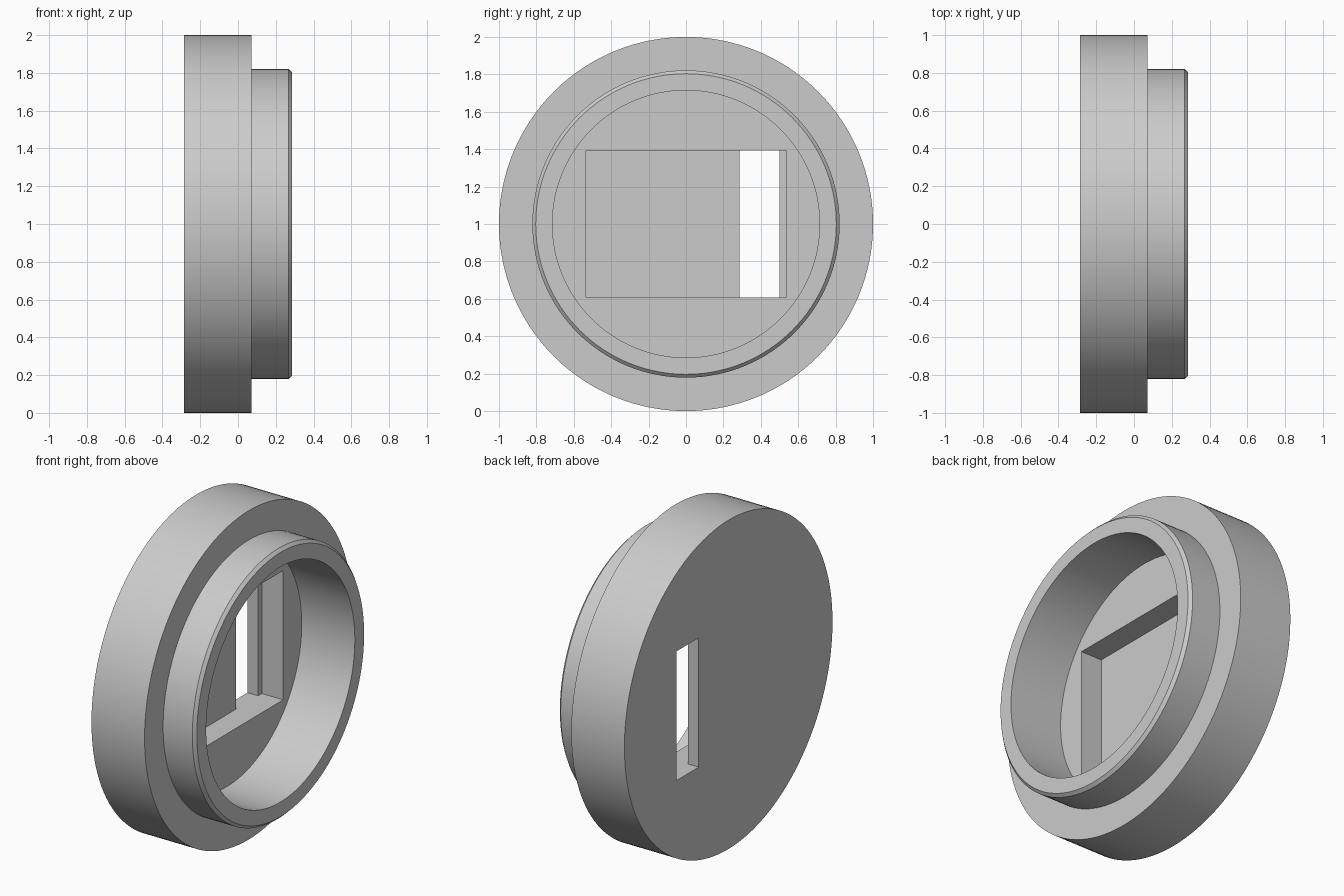
import bpy
import bmesh
from math import tau, radians
from mathutils import Matrix, Vector

cube = bpy.data.objects.get("Cube")
if cube:
    bpy.data.objects.remove(cube, do_unlink=True)

U = 1 / 14            # design unit: the flange has a radius of 14
BACK = -4             # rear face along x
SEGMENTS = 128

grey = bpy.data.materials.new("plain grey")
grey.use_nodes = True
GREY = (0.6, 0.6, 0.6, 1)
grey.diffuse_color = GREY
grey.node_tree.nodes["Principled BSDF"].inputs["Base Color"].default_value = GREY


def finish(name, bm):
    mesh = bpy.data.meshes.new(name)
    bmesh.ops.recalc_face_normals(bm, faces=bm.faces)
    bm.to_mesh(mesh)
    bm.free()
    mesh.materials.append(grey)
    obj = bpy.data.objects.new(name, mesh)
    bpy.context.collection.objects.link(obj)
    return obj


def lathe(name, profile):
    """Revolve (depth from back, radius) points around the x axis; cap both ends."""
    bm = bmesh.new()
    rings = []
    for depth, radius in profile:
        ring = []
        for i in range(SEGMENTS):
            arm = Matrix.Rotation(tau * i / SEGMENTS, 3, "X") @ Vector((0, 0, radius))
            ring.append(bm.verts.new(((BACK + depth) * U, arm.y * U, 1 + arm.z * U)))
        rings.append(ring)
    for a, b in zip(rings, rings[1:]):
        for i in range(SEGMENTS):
            j = (i + 1) % SEGMENTS
            bm.faces.new((a[i], a[j], b[j], b[i]))
    bm.faces.new(rings[0])
    bm.faces.new(rings[-1])
    return finish(name, bm)


def box(name, x, y, z):
    """Box from (low, high) ranges; x counts from the back face."""
    bm = bmesh.new()
    bmesh.ops.create_cube(bm, size=1)
    for v in bm.verts:
        v.co = (U * (BACK + x[v.co.x > 0]), U * y[v.co.y > 0], 1 + U * z[v.co.z > 0])
    return finish(name, bm)


# Flange, chamfered collar and round bore in one turned profile
body = lathe("flanged_ring_body", [
    (0, 14), (5, 14), (5, 11.5), (7.75, 11.5), (8, 11.25), (8, 10), (3, 10)])

# Rectangular pocket in the bore floor, then the slot through the back
cutters = [
    box("pocket_cutter", (1, 4), (-7.5, 7.5), (-5.5, 5.5)),
    box("slot_cutter", (-1, 2), (4, 7), (-5.5, 5.5)),
]
bpy.context.view_layer.objects.active = body
for cutter in cutters:
    cutter.hide_render = True
    mod = body.modifiers.new(cutter.name, "BOOLEAN")
    mod.operation = "DIFFERENCE"
    mod.solver = "EXACT"
    mod.object = cutter
    bpy.ops.object.modifier_apply(modifier=mod.name)
    bpy.data.objects.remove(cutter, do_unlink=True)

# Smooth round walls, sharp edges
bpy.ops.object.select_all(action="DESELECT")
body.select_set(True)
bpy.ops.object.shade_smooth_by_angle(angle=radians(30))
